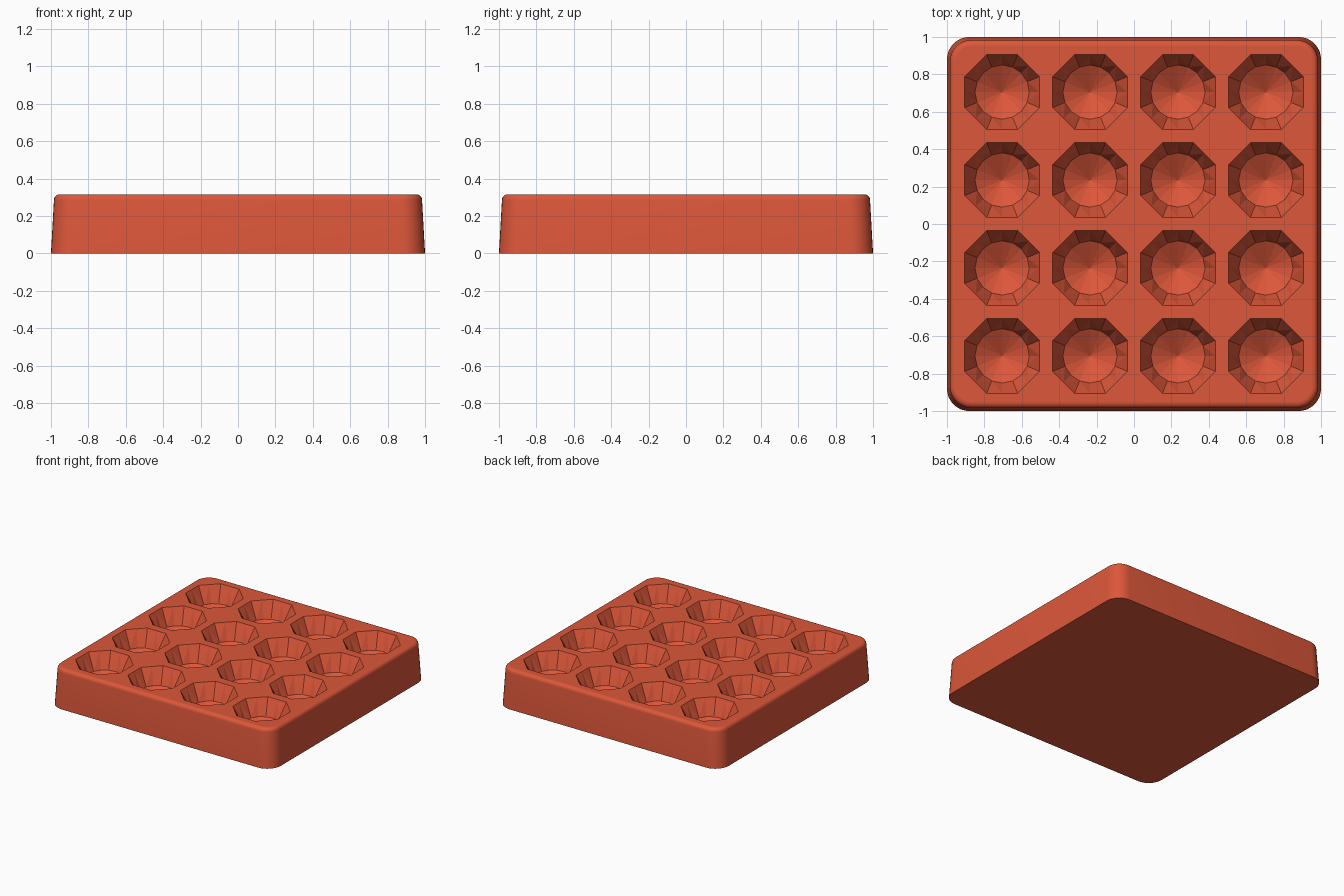
import bpy
import bmesh
from math import cos, sin, pi, radians

if "Cube" in bpy.data.objects:
    bpy.data.objects.remove(bpy.data.objects["Cube"], do_unlink=True)

HEIGHT = 0.316
PITCH = 0.47
SIDES = 16

clay = bpy.data.materials.new("terracotta_red")
clay.use_nodes = True
colour = (0.72, 0.095, 0.042, 1)
clay.diffuse_color = colour
clay.node_tree.nodes["Principled BSDF"].inputs["Base Color"].default_value = colour


def make_object(name, bm):
    bmesh.ops.recalc_face_normals(bm, faces=bm.faces)
    mesh = bpy.data.meshes.new(name)
    bm.to_mesh(mesh)
    bm.free()
    mesh.materials.append(clay)
    obj = bpy.data.objects.new(name, mesh)
    bpy.context.collection.objects.link(obj)
    return obj


def bridge(bm, low, high):
    n = len(low)
    for i in range(n):
        j = (i + 1) % n
        bm.faces.new((low[i], low[j], high[j], high[i]))


def rounded_square(bm, half, radius, z, steps=8):
    ring = []
    for corner in range(4):
        middle = pi / 4 + corner * pi / 2
        cx = (half - radius) * (1 if cos(middle) > 0 else -1)
        cy = (half - radius) * (1 if sin(middle) > 0 else -1)
        for s in range(steps + 1):
            a = (corner + s / steps) * pi / 2
            ring.append(bm.verts.new((cx + radius * cos(a), cy + radius * sin(a), z)))
    return ring


def octagon_ring(bm, cx, cy, apothem, z):
    # Octagon with flat sides, with an extra point midway along each side
    ring = []
    for i in range(SIDES):
        a = 2 * pi * i / SIDES
        r = apothem if i % 2 == 0 else apothem / cos(pi / 8)
        ring.append(bm.verts.new((cx + r * cos(a), cy + r * sin(a), z)))
    return ring


def round_ring(bm, cx, cy, r, z):
    return [bm.verts.new((cx + r * cos(2 * pi * i / SIDES),
                          cy + r * sin(2 * pi * i / SIDES), z)) for i in range(SIDES)]


# Tray block: tapered sides, rounded corners, softened top edge
bm = bmesh.new()
edge = 0.03
rings = [rounded_square(bm, 1.0, 0.12, 0)]
for k in range(6):
    a = k / 5 * pi / 2
    inset = edge * (1 - cos(a))
    rings.append(rounded_square(bm, 0.984 - inset, 0.115 - inset,
                                HEIGHT - edge + edge * sin(a)))
for low, high in zip(rings, rings[1:]):
    bridge(bm, low, high)
bm.faces.new(rings[0][::-1])
bm.faces.new(rings[-1])
tray = make_object("tray", bm)

# Faceted pits in a four by four grid
bm = bmesh.new()
for col in range(4):
    for row in range(4):
        x, y = (col - 1.5) * PITCH, (row - 1.5) * PITCH
        lid = octagon_ring(bm, x, y, 0.2, HEIGHT + 0.1)
        rim = octagon_ring(bm, x, y, 0.2, HEIGHT)
        floor = round_ring(bm, x, y, 0.145, HEIGHT - 0.13)
        bottom = bm.verts.new((x, y, HEIGHT - 0.215))
        bm.faces.new(lid)
        bridge(bm, rim, lid)
        bridge(bm, floor, rim)
        for i in range(SIDES):
            bm.faces.new((bottom, floor[i], floor[(i + 1) % SIDES]))
bmesh.ops.triangulate(bm, faces=bm.faces)
cutter = make_object("pit_cutter", bm)
cutter.hide_render = True

cut = tray.modifiers.new("pits", "BOOLEAN")
cut.operation = "DIFFERENCE"
cut.solver = "EXACT"
cut.object = cutter

bpy.ops.object.select_all(action="DESELECT")
tray.select_set(True)
bpy.context.view_layer.objects.active = tray
bpy.ops.object.modifier_apply(modifier=cut.name)
bpy.data.objects.remove(cutter, do_unlink=True)

# Smooth outer corners, flat facets in the pits and on the top
bpy.ops.object.shade_smooth_by_angle(angle=radians(30))
for face in tray.data.polygons:
    c = face.center
    inside = max(abs(c.x), abs(c.y)) < 0.93
    if inside and face.normal.z > 0.02:
        face.use_smooth = False
